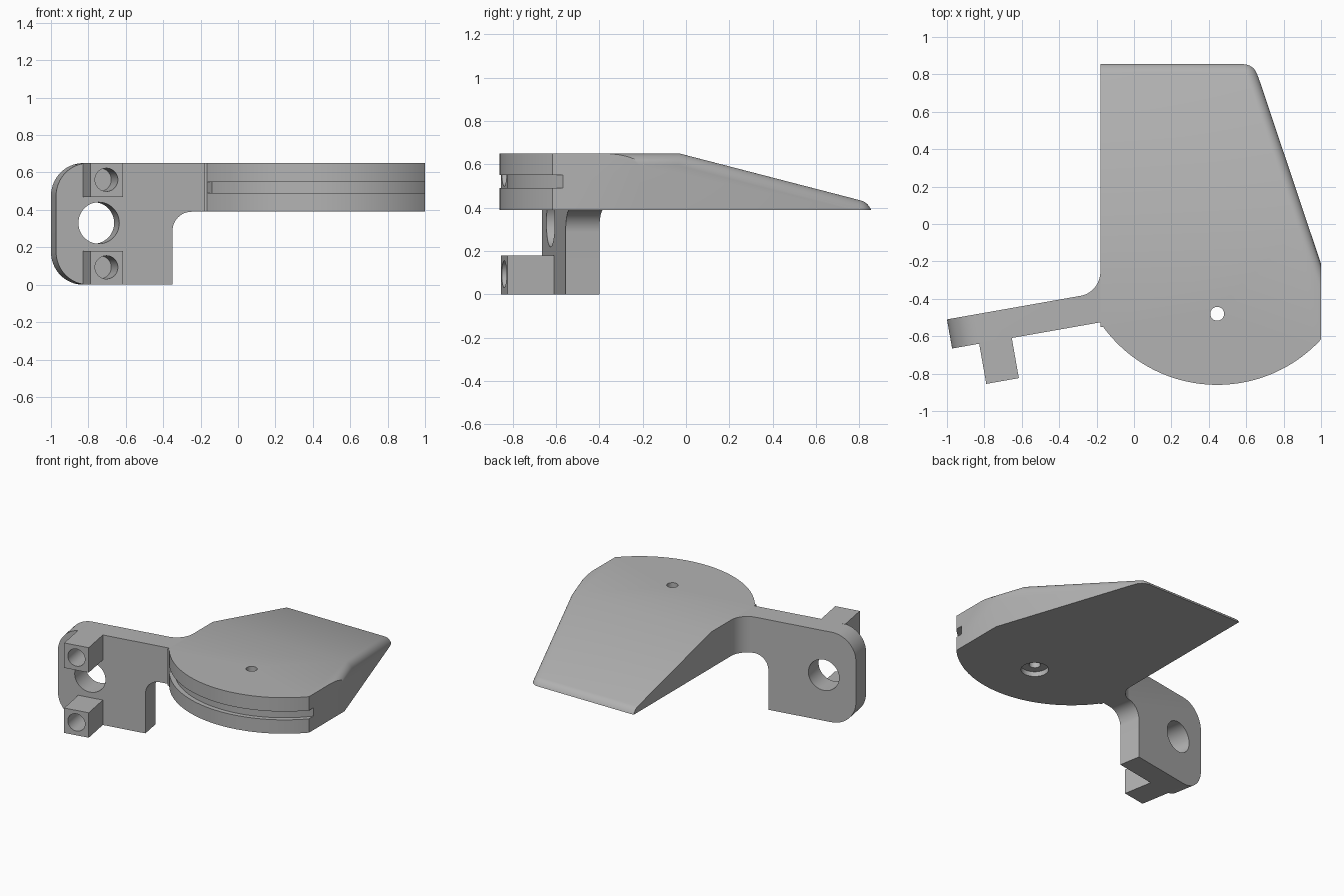
import bpy, bmesh
from math import radians, cos, sin, pi
from mathutils import Matrix, Vector

if "Cube" in bpy.data.objects:
    bpy.data.objects.remove(bpy.data.objects["Cube"])

grey = bpy.data.materials.new("plain_grey")
grey.use_nodes = True
grey.diffuse_color = (0.45, 0.45, 0.45, 1)
grey.node_tree.nodes["Principled BSDF"].inputs["Base Color"].default_value = (0.45, 0.45, 0.45, 1)

FLAT = Matrix.Identity(4)
# Arm frame: first axis along the arm, second up, third towards the front
TILT = radians(10)
ARM = Matrix(((cos(TILT), 0, sin(TILT), -1),
              (sin(TILT), 0, -cos(TILT), -0.51),
              (0, 1, 0, 0),
              (0, 0, 0, 1)))


def arc(cx, cy, r, start, end, n=16):
    """Points on an arc, angles in degrees."""
    angles = [radians(start + (end - start) * i / n) for i in range(n + 1)]
    return [(cx + r * cos(a), cy + r * sin(a)) for a in angles]


def circle(cx, cy, r, n=48):
    return arc(cx, cy, r, 0, 360, n)[:-1]


def rect(a0, b0, a1, b1):
    return [(a0, b0), (a1, b0), (a1, b1), (a0, b1)]


def finish(bm, name):
    bmesh.ops.recalc_face_normals(bm, faces=bm.faces)
    mesh = bpy.data.meshes.new(name)
    bm.to_mesh(mesh)
    bm.free()
    mesh.materials.append(grey)
    ob = bpy.data.objects.new(name, mesh)
    bpy.context.collection.objects.link(ob)
    return ob


def prism_bm(points, low, high, frame=FLAT):
    bm = bmesh.new()
    face = bm.faces.new([bm.verts.new((a, b, low)) for a, b in points])
    ext = bmesh.ops.extrude_face_region(bm, geom=[face])
    moved = [v for v in ext["geom"] if isinstance(v, bmesh.types.BMVert)]
    bmesh.ops.translate(bm, verts=moved, vec=(0, 0, high - low))
    bm.transform(frame)
    return bm


def prism(name, points, low, high, frame=FLAT):
    return finish(prism_bm(points, low, high, frame), name)


def combine(target, tool, operation):
    mod = target.modifiers.new("combine", 'BOOLEAN')
    mod.operation, mod.solver, mod.object = operation, 'EXACT', tool
    bpy.context.view_layer.objects.active = target
    bpy.ops.object.modifier_apply(modifier=mod.name)
    bpy.data.objects.remove(tool)


# Plate blank: sloped rear top, rounded rear and slanted edges
bm = prism_bm([(-0.4, 0.86), (-0.4, -0.95), (1.247, -0.95), (0.64, 0.86)], 0.1, 0.65)
cut = bmesh.ops.bisect_plane(bm, geom=bm.verts[:] + bm.edges[:] + bm.faces[:],
                             plane_co=(0, -0.03, 0.65), plane_no=(0, 0.259, 1),
                             clear_outer=True)
rim = [e for e in cut["geom_cut"] if isinstance(e, bmesh.types.BMEdge)]
bmesh.ops.holes_fill(bm, edges=rim)
bmesh.ops.recalc_face_normals(bm, faces=bm.faces)


def is_rounded(e):
    normals = [f.normal for f in e.link_faces]
    outer = [n for n in normals if abs(n.z) < 0.1 and (n.x > 0.5 or n.y > 0.9)]
    top = [n for n in normals if n.z > 0.5]
    return len(outer) == 2 or (outer and top)


bmesh.ops.bevel(bm, geom=[e for e in bm.edges if is_rounded(e)], offset=0.055,
                segments=8, profile=0.5, affect='EDGES', clamp_overlap=False)
body = finish(bm, "guide_plate_with_arm")

# Plate outline with the curved front
front = arc(0.445, -0.105, 0.755, 216.1, 317.3, 64)
outline = [(-0.18, 1), (-0.18, -0.55)] + front + [(1, 1)]
combine(body, prism("outline", outline, 0.39, 0.9), 'INTERSECT')

# Groove along the curved front
groove = (arc(0.445, -0.105, 0.722, 216.1, 335, 64)
          + arc(0.445, -0.105, 0.9, 335, 216.1, 64))
combine(body, prism("groove", groove, 0.49, 0.55), 'DIFFERENCE')

# Pivot hole with a recess underneath
combine(body, prism("pivot_hole", circle(0.445, -0.48, 0.037), 0.2, 0.9), 'DIFFERENCE')
combine(body, prism("pivot_recess", circle(0.445, -0.48, 0.09), 0.2, 0.425), 'DIFFERENCE')

# Arm with rounded outer corners and a curved step up to the plate
arm_shape = (arc(0.175, 0.475, 0.175, 90, 180) + arc(0.175, 0.175, 0.175, 180, 270)
             + [(0.632, 0)] + arc(0.735, 0.287, 0.103, 180, 90)
             + [(0.93, 0.39), (0.93, 0.65)])
arm = prism("arm", arm_shape, 0, 0.158, ARM)
for base in (0, 0.47):
    boss = rect(0.147, base, 0.324, base + 0.18)
    combine(arm, prism("boss", boss, 0.15, 0.376, ARM), 'UNION')
for height in (0.093, 0.561):
    combine(arm, prism("boss_hole", circle(0.235, height, 0.062), 0.17, 0.5, ARM), 'DIFFERENCE')
combine(arm, prism("arm_hole", circle(0.232, 0.33, 0.111), -0.1, 0.3, ARM), 'DIFFERENCE')

# Curved web between arm and plate
web = arc(-0.311, -0.256, 0.131, 0, -80) + [(-0.25, -0.45), (-0.1, -0.45), (-0.1, -0.256)]
combine(body, prism("web", web, 0.39, 0.65), 'UNION')
combine(body, arm, 'UNION')

bpy.ops.object.select_all(action='DESELECT')
body.select_set(True)
bpy.context.view_layer.objects.active = body
bpy.ops.object.shade_smooth_by_angle(angle=radians(25))
